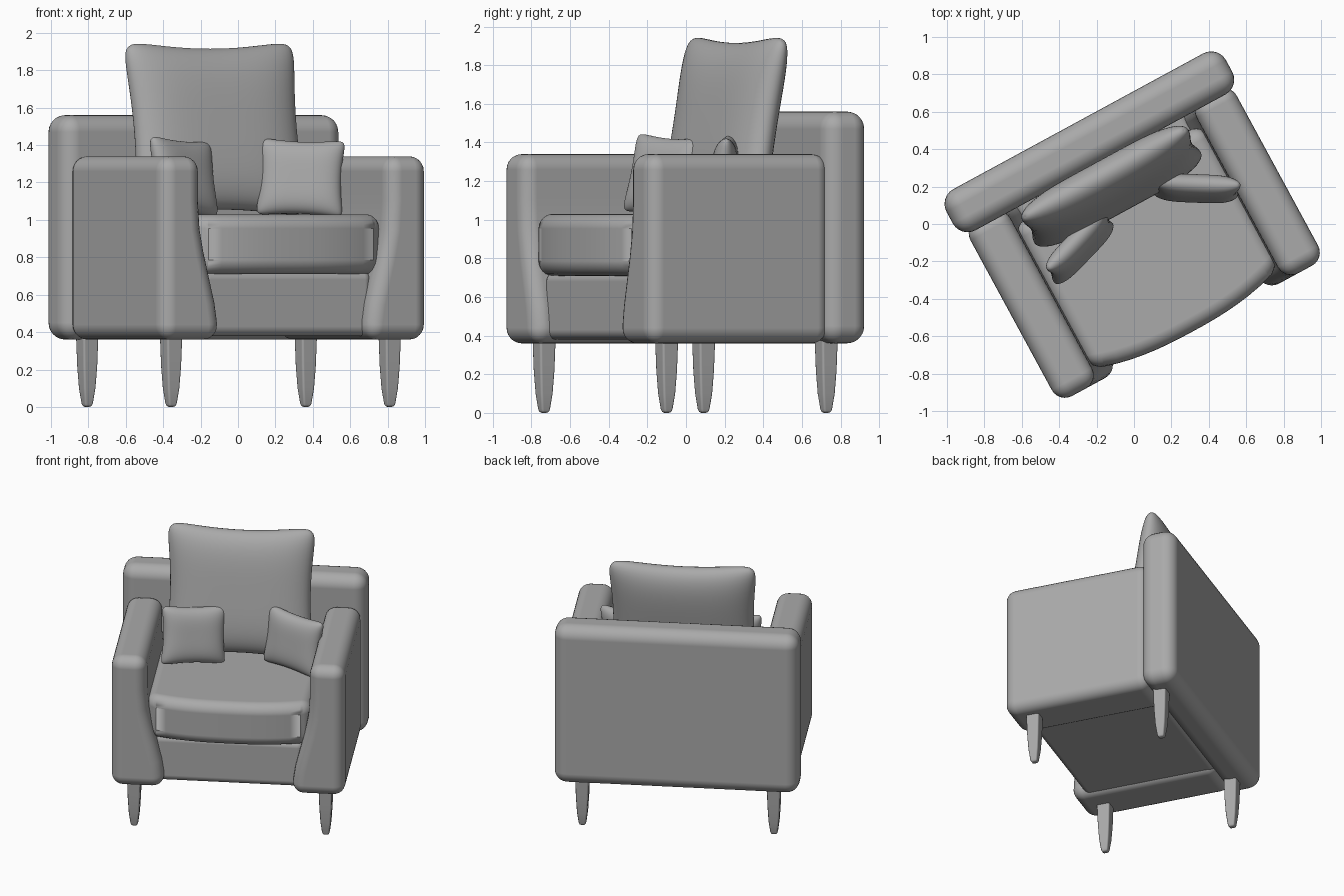
import bpy, bmesh, math
from mathutils import Matrix, Vector

if "Cube" in bpy.data.objects:
    bpy.data.objects.remove(bpy.data.objects["Cube"], do_unlink=True)

# One fabric colour for the whole armchair
grey = bpy.data.materials.new("soft_grey")
grey.use_nodes = True
grey.diffuse_color = (0.4, 0.4, 0.4, 1)
for node in grey.node_tree.nodes:
    if node.type == 'BSDF_PRINCIPLED':
        node.inputs["Base Color"].default_value = (0.4, 0.4, 0.4, 1)

# The chair stands turned on the floor
TURN = Matrix.Rotation(math.radians(28.5), 4, 'Z')


def finish(name, bm, matrix=TURN, bevel=0, segments=6):
    bmesh.ops.recalc_face_normals(bm, faces=bm.faces)
    for f in bm.faces:
        f.smooth = True
    mesh = bpy.data.meshes.new(name)
    bm.to_mesh(mesh)
    bm.free()
    mesh.materials.append(grey)
    obj = bpy.data.objects.new(name, mesh)
    bpy.context.collection.objects.link(obj)
    obj.matrix_world = matrix
    if bevel:
        mod = obj.modifiers.new("round_edges", 'BEVEL')
        mod.width = bevel
        mod.segments = segments
        mod.limit_method = 'ANGLE'
        mod.angle_limit = math.radians(35)
        mod.harden_normals = True
    return obj


def prism(name, points, offset, bevel):
    """Extrude a flat outline of 3D points and round its edges."""
    bm = bmesh.new()
    face = bm.faces.new([bm.verts.new(p) for p in points])
    geom = bmesh.ops.extrude_face_region(bm, geom=[face])["geom"]
    new = [g for g in geom if isinstance(g, bmesh.types.BMVert)]
    bmesh.ops.translate(bm, verts=new, vec=offset)
    return finish(name, bm, bevel=bevel)


def box(name, x, y0, y1, z0, z1, bevel):
    outline = [(-x, y0, z0), (x, y0, z0), (x, y1, z0), (-x, y1, z0)]
    return prism(name, outline, (0, 0, z1 - z0), bevel)


def pillow(name, w, h, d, pinch_x, pinch_z, matrix, n=28):
    """Stuffed cushion standing in the xz plane, with pulled-in sides."""
    bm = bmesh.new()
    for side in (-1, 1):
        grid = bmesh.ops.create_grid(bm, x_segments=n, y_segments=n, size=1)
        for v in grid["verts"]:
            s = math.sin(v.co.x * math.pi / 2)
            t = math.sin(v.co.y * math.pi / 2)
            corner = 0.09 * abs(s * t) ** 8
            puff = math.sqrt(max(0, (1 - s ** 4) * (1 - t ** 4)))
            v.co = Vector((w * s * (1 - pinch_x * (1 - t * t) - corner),
                           side * d * puff,
                           h * t * (1 - pinch_z * (1 - s * s) - corner)))
    bmesh.ops.remove_doubles(bm, verts=bm.verts, dist=0.0005)
    return finish(name, bm, matrix)


def pose(x, y, z, spin, lean, roll=0):
    return (Matrix.Translation((x, y, z))
            @ Matrix.Rotation(math.radians(spin), 4, 'Z')
            @ Matrix.Rotation(math.radians(lean), 4, 'X')
            @ Matrix.Rotation(math.radians(roll), 4, 'Y'))


# Frame: back slab and base under the seat
box("backrest", 0.85, 0.375, 0.625, 0.36, 1.56, 0.09)
box("seat_base", 0.52, -0.56, 0.42, 0.38, 0.73, 0.05)

# Arms with an inner face that flares toward the floor
arm = [(0.81, 0.36), (0.81, 1.34), (0.565, 1.34), (0.565, 1.1), (0.555, 0.95),
       (0.53, 0.82), (0.495, 0.68), (0.465, 0.56), (0.45, 0.46), (0.445, 0.36)]
for side, label in ((1, "left"), (-1, "right")):
    prism(label + "_arm", [(side * x, -0.65, z) for x, z in arm],
          (0, 1.07, 0), 0.08)

# Seat cushion with a bowed front
bow = [(0.575 * i / 8, -0.655 + 0.085 * abs(i / 8) ** 2.5, 0.71)
       for i in range(-8, 9)]
prism("seat_cushion", bow + [(0.575, 0.3, 0.71), (-0.575, 0.3, 0.71)],
      (0, 0, 0.32), 0.11)

# Large back cushion, leaning on the backrest
pillow("back_cushion", 0.53, 0.49, 0.115, 0.08, 0.11,
       TURN @ pose(-0.01, 0.235, 1.485, 0, -10))

# Two loose scatter pillows
pillow("right_pillow", 0.235, 0.215, 0.065, 0.1, 0.1,
       pose(-0.29, -0.12, 1.23, 47, -12, 4))
pillow("left_pillow", 0.24, 0.215, 0.065, 0.1, 0.1,
       pose(0.335, 0.19, 1.225, -2, -8, 2))

# Tapered square legs
for x in (-0.665, 0.665):
    for y in (-0.475, 0.465):
        bm = bmesh.new()
        rings = []
        for z, r in ((0, 0.02), (0.02, 0.026), (0.1, 0.036),
                     (0.22, 0.043), (0.4, 0.048)):
            rings.append([bm.verts.new((x + a * r, y + b * r, z))
                          for a, b in ((-1, -1), (1, -1), (1, 1), (-1, 1))])
        for low, high in zip(rings, rings[1:]):
            for i in range(4):
                j = (i + 1) % 4
                bm.faces.new((low[i], low[j], high[j], high[i]))
        bm.faces.new(rings[0])
        bm.faces.new(rings[-1])
        name = ("front" if y < 0 else "back") + ("_right" if x < 0 else "_left")
        finish(name + "_leg", bm, bevel=0.012, segments=2)
